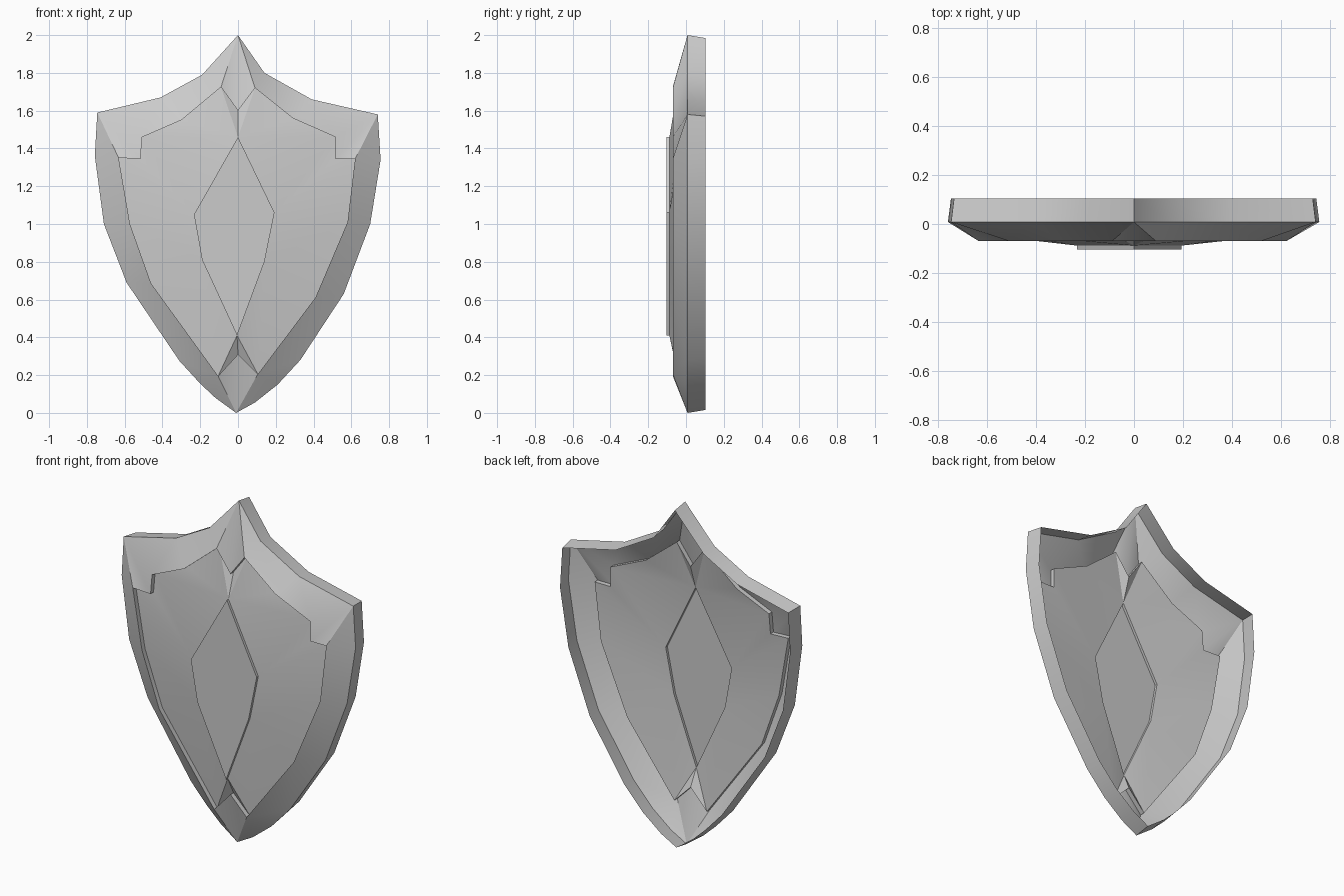
import bpy, bmesh, math

if "Cube" in bpy.data.objects:
    bpy.data.objects.remove(bpy.data.objects["Cube"])

# Outlines (x, z): right half from top to bottom, then left half sharing both end points
OUT_R = [(0, 2), (.14, 1.80), (.39, 1.66), (.74, 1.58), (.755, 1.34), (.70, 1.0),
         (.56, .63), (.33, .28), (.21, .15), (.09, .055), (-.01, 0)]
OUT_L = [(0, 2), (-.19, 1.79), (-.41, 1.67), (-.745, 1.59), (-.758, 1.36), (-.71, 1.0),
         (-.59, .69), (-.31, .275), (-.20, .155), (-.12, .08), (-.01, 0)]
IN_R = [(0, 1.60), (.09, 1.72), (.29, 1.56), (.517, 1.46), (.517, 1.345), (.62, 1.345),
        (.58, 1.01), (.41, .61), (.105, .205), (0, .31)]
IN_L = [(0, 1.60), (-.09, 1.725), (-.30, 1.55), (-.507, 1.46), (-.517, 1.345), (-.632, 1.35),
        (-.572, 1.0), (-.46, .685), (-.105, .195), (0, .31)]
DIA_R = [(0, 1.46), (.193, 1.06), (.14, .80), (-.005, .41)]
DIA_L = [(0, 1.46), (-.233, 1.05), (-.19, .81), (-.005, .41)]

Y_BACK, Y_EDGE, Y_RIM, Y_PANEL, Y_DOME, Y_FRONT = .103, .008, -.07, -.042, -.088, -.103


def at(half, y):
    return [(x, y, z) for x, z in half]


def inset(half, d):
    """Shrink an outline slightly toward the shield centre."""
    return [(x * (1 - d / .75), 1 + (z - 1) * (1 - d * 1.3)) for x, z in half]


def strip(bm, a, b, path):
    """Triangles between two point rows; 'o' steps along a, 'i' along b."""
    va, vb = [bm.verts.new(p) for p in a], [bm.verts.new(p) for p in b]
    i = j = 0
    for step in path:
        if step == "o":
            bm.faces.new((va[i], va[i + 1], vb[j]))
            i += 1
        else:
            bm.faces.new((va[i], vb[j + 1], vb[j]))
            j += 1


def wall(bm, a, b):
    """Quads between two matching rows."""
    va, vb = [bm.verts.new(p) for p in a], [bm.verts.new(p) for p in b]
    for k in range(len(a) - 1):
        bm.faces.new((va[k], va[k + 1], vb[k + 1], vb[k]))


def finish(name, bm):
    bmesh.ops.remove_doubles(bm, verts=bm.verts, dist=1e-4)
    bmesh.ops.recalc_face_normals(bm, faces=bm.faces)
    bm.normal_update()
    front = [f for f in bm.faces if abs(f.normal.y) > .3]
    if sum(f.normal.y * f.calc_area() for f in front) > 0:
        bmesh.ops.reverse_faces(bm, faces=bm.faces)
    me = bpy.data.meshes.new(name)
    bm.to_mesh(me)
    bm.free()
    ob = bpy.data.objects.new(name, me)
    bpy.context.collection.objects.link(ob)
    bpy.ops.object.select_all(action="DESELECT")
    ob.select_set(True)
    bpy.context.view_layer.objects.active = ob
    bpy.ops.object.shade_smooth_by_angle(angle=math.radians(30))


# Rim: side wall open at the back, sloped border, and step down to the panel
bm = bmesh.new()
for out, inn in ((OUT_R, IN_R), (OUT_L, IN_L)):
    wall(bm, at(inset(out, .012), Y_BACK), at(out, Y_EDGE))
    strip(bm, at(out, Y_EDGE), at(inn, Y_RIM), "ioioioiiooioioioooi")
    wall(bm, at(inn, Y_RIM), at(inn, Y_PANEL))
finish("shield_rim", bm)

# Panel: recessed field that swells up to the diamond
bm = bmesh.new()
for inn, dia in ((IN_R, DIA_R), (IN_L, DIA_L)):
    strip(bm, at(inn, Y_PANEL), at(dia, Y_DOME), "oooioooiooio")
finish("shield_panel", bm)

# Diamond: raised flat boss
bm = bmesh.new()
for dia in (DIA_R, DIA_L):
    wall(bm, at(dia, Y_DOME), at(dia, Y_FRONT))
loop = at(DIA_R, Y_FRONT) + at(DIA_L, Y_FRONT)[-2:0:-1]
bm.faces.new([bm.verts.new(p) for p in loop])
finish("diamond_boss", bm)
